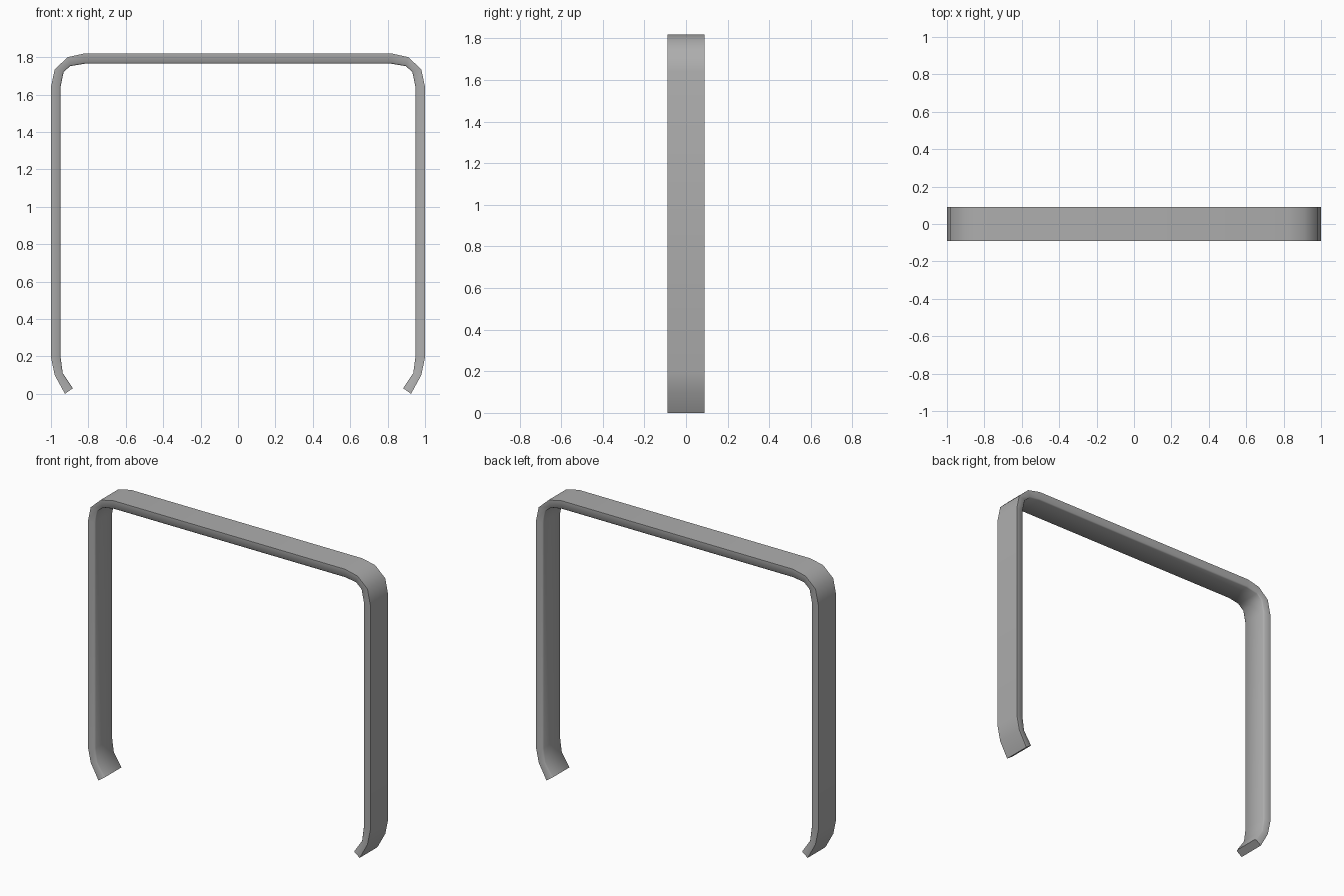
import bpy, bmesh, math
from mathutils import Vector

if "Cube" in bpy.data.objects:
    bpy.data.objects.remove(bpy.data.objects["Cube"])

W = 0.09  # half depth of the strip

# Right half of the strip, foot to top: outer and inner edges (x, z)
outer = [(0.925, 0.0), (0.98, 0.10), (1.0, 0.195), (1.0, 1.64),
         (0.98, 1.735), (0.91, 1.80), (0.82, 1.82)]
inner = [(0.883, 0.03), (0.937, 0.11), (0.949, 0.20), (0.949, 1.64),
         (0.932, 1.722), (0.897, 1.752), (0.82, 1.765)]


def both_sides(pts):
    return pts + [(-x, z) for x, z in reversed(pts)]


# Cross-section: (depth, fraction from outer to inner), inner edges eased
section = [(-W, 0), (W, 0), (W, 0.87), (W - 0.008, 1), (-W + 0.008, 1), (-W, 0.87)]

bm = bmesh.new()
rings = []
for o, i in zip(both_sides(outer), both_sides(inner)):
    a, b = Vector((o[0], 0, o[1])), Vector((i[0], 0, i[1]))
    ring = []
    for y, t in section:
        p = a.lerp(b, t)
        ring.append(bm.verts.new((p.x, y, p.z)))
    rings.append(ring)

# Sweep along the strip and close both feet
n = len(section)
for r, s in zip(rings, rings[1:]):
    for k in range(n):
        m = (k + 1) % n
        bm.faces.new((r[k], r[m], s[m], s[k]))
bm.faces.new(rings[0])
bm.faces.new(rings[-1])
bmesh.ops.recalc_face_normals(bm, faces=bm.faces)

mesh = bpy.data.meshes.new("bent_strip_bracket")
bm.to_mesh(mesh)
bm.free()
obj = bpy.data.objects.new("bent_strip_bracket", mesh)
bpy.context.collection.objects.link(obj)

# Dark grey metal
mat = bpy.data.materials.new("dark_grey")
mat.diffuse_color = (0.42, 0.42, 0.42, 1)
mat.use_nodes = True
mat.node_tree.nodes["Principled BSDF"].inputs["Base Color"].default_value = mat.diffuse_color
mesh.materials.append(mat)

# Smooth bends, sharp strip edges
bpy.context.view_layer.objects.active = obj
obj.select_set(True)
bpy.ops.object.shade_smooth_by_angle(angle=math.radians(62))
